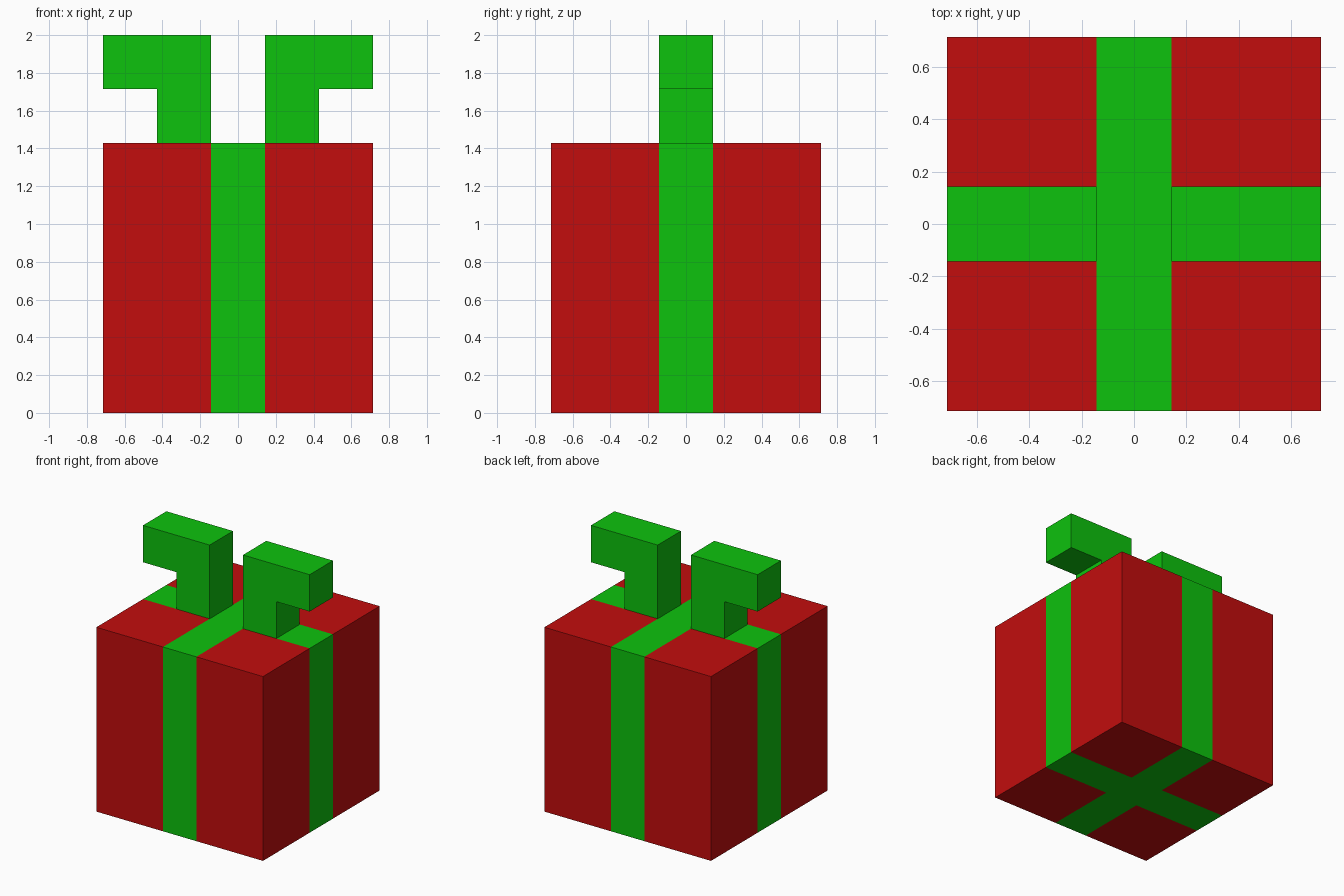
import bpy
import bmesh
from mathutils import Vector

cube = bpy.data.objects.get("Cube")
if cube:
    bpy.data.objects.remove(cube, do_unlink=True)

U = 1 / 7            # block unit
HALF = 5 * U         # half width of the box
BAND = U             # half width of the ribbon
TOP = 2 * HALF       # height of the box


def material(name, rgb):
    mat = bpy.data.materials.new(name)
    mat.use_nodes = True
    colour = (*rgb, 1)
    mat.diffuse_color = colour
    mat.node_tree.nodes["Principled BSDF"].inputs["Base Color"].default_value = colour
    return mat


red = material("wrapping_red", (0.54, 0.004, 0.004))
green = material("ribbon_green", (0.004, 0.54, 0.004))


def finish(name, bm, mats):
    bmesh.ops.recalc_face_normals(bm, faces=bm.faces)
    mesh = bpy.data.meshes.new(name)
    bm.to_mesh(mesh)
    bm.free()
    for mat in mats:
        mesh.materials.append(mat)
    obj = bpy.data.objects.new(name, mesh)
    bpy.context.collection.objects.link(obj)
    return obj


# Gift box, cut along the ribbon edges and coloured by position
bm = bmesh.new()
bmesh.ops.create_cube(bm, size=TOP)
bmesh.ops.translate(bm, verts=bm.verts, vec=(0, 0, HALF))
for axis in (Vector((1, 0, 0)), Vector((0, 1, 0))):
    for side in (-1, 1):
        bmesh.ops.bisect_plane(bm, geom=bm.verts[:] + bm.edges[:] + bm.faces[:],
                               plane_co=axis * side * BAND, plane_no=axis)
for face in bm.faces:
    c = face.calc_center_median()
    face.material_index = int(min(abs(c.x), abs(c.y)) < BAND)
finish("gift_box", bm, [red, green])

# Bow loops: a hooked profile extruded across the ribbon, one per side
HOOK = [(1, 10), (3, 10), (3, 12), (5, 12), (5, 14), (1, 14)]
for side, name in ((1, "left_bow_loop"), (-1, "right_bow_loop")):
    bm = bmesh.new()
    profile = bm.faces.new([bm.verts.new((side * x * U, -BAND, z * U)) for x, z in HOOK])
    result = bmesh.ops.extrude_face_region(bm, geom=[profile], use_keep_orig=True)
    moved = [v for v in result["geom"] if isinstance(v, bmesh.types.BMVert)]
    bmesh.ops.translate(bm, verts=moved, vec=(0, 2 * BAND, 0))
    finish(name, bm, [green])
